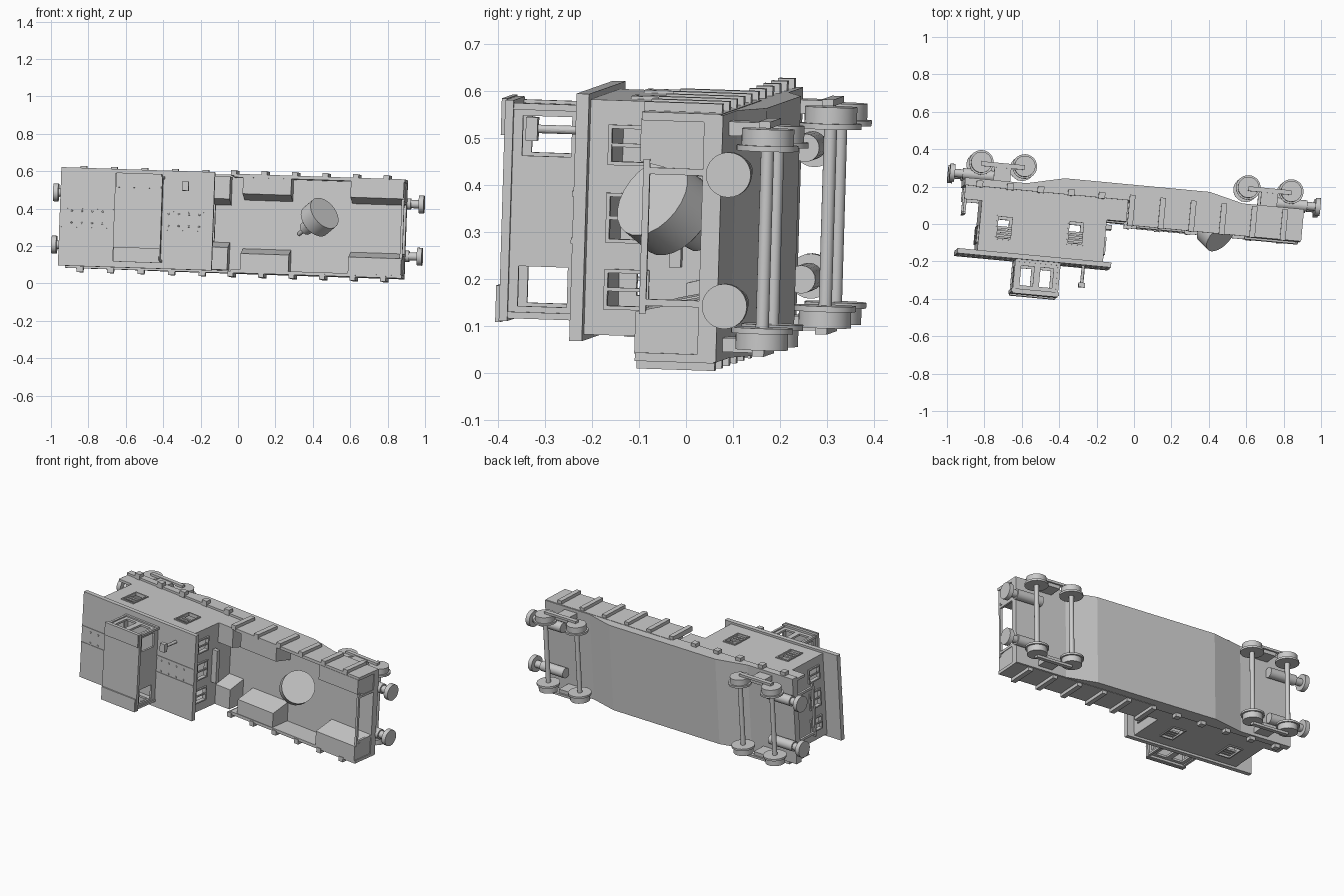
import bpy, bmesh
from mathutils import Matrix, Vector

old = bpy.data.objects.get("Cube")
if old:
    bpy.data.objects.remove(old, do_unlink=True)

# The wagon is built upright (x along, y across, z up), then laid on its side
along = Vector((1, -0.094, -0.033)).normalized()
across = Vector((0.036, 0.03, 1))
across = (across - along * across.dot(along)).normalized()
up = along.cross(across)
LAY = Matrix((along, across, up)).transposed().to_4x4()
LAY.translation = (0, 0, 0.32)


def finish(name, bm):
    bmesh.ops.recalc_face_normals(bm, faces=bm.faces)
    mesh = bpy.data.meshes.new(name)
    bm.to_mesh(mesh)
    bm.free()
    obj = bpy.data.objects.new(name, mesh)
    bpy.context.collection.objects.link(obj)
    obj.matrix_world = LAY
    return obj


def add_box(bm, x, y, z):
    size = Vector((x[1] - x[0], y[1] - y[0], z[1] - z[0]))
    mid = Vector((sum(x), sum(y), sum(z))) / 2
    m = Matrix.Translation(mid) @ Matrix.Diagonal(size).to_4x4()
    return bmesh.ops.create_cube(bm, size=1, matrix=m)["verts"]


def boxes(name, items):
    bm = bmesh.new()
    for item in items:
        add_box(bm, *item)
    return finish(name, bm)


def add_rod(bm, a, b, r1, r2=None, sides=20):
    a, b = Vector(a), Vector(b)
    turn = (b - a).to_track_quat('Z', 'Y').to_matrix().to_4x4()
    bmesh.ops.create_cone(bm, cap_ends=True, segments=sides, radius1=r1,
                          radius2=r1 if r2 is None else r2, depth=(b - a).length,
                          matrix=Matrix.Translation((a + b) / 2) @ turn)


def smooth(obj):
    bpy.ops.object.select_all(action='DESELECT')
    obj.select_set(True)
    bpy.context.view_layer.objects.active = obj
    bpy.ops.object.shade_smooth_by_angle()


def cut(obj, items):
    cutter = boxes("opening_cutter", items)
    cutter.hide_render = True
    mod = obj.modifiers.new("openings", 'BOOLEAN')
    mod.operation, mod.solver, mod.use_self = 'DIFFERENCE', 'EXACT', True
    mod.object = cutter
    bpy.context.view_layer.objects.active = obj
    bpy.ops.object.modifier_apply(modifier=mod.name)
    bpy.data.objects.remove(cutter, do_unlink=True)


def span(mid, size):
    return (mid - size / 2, mid + size / 2)


def mirrored(y, s):
    return tuple(sorted((y[0] * s, y[1] * s)))


SIDES = (1, -1)
FLOOR = -0.115

# Fish-belly underframe, extruded across the wagon
profile = [(-0.93, FLOOR), (-0.93, -0.155), (-0.6, -0.155), (-0.4, -0.2),
           (0.38, -0.2), (0.56, -0.155), (0.89, -0.155), (0.89, FLOOR)]
bm = bmesh.new()
face = bm.faces.new([bm.verts.new((x, -0.263, z)) for x, z in profile])
ext = bmesh.ops.extrude_face_region(bm, geom=[face])["geom"]
bmesh.ops.translate(bm, vec=(0, 0.526, 0), verts=[v for v in ext if isinstance(v, bmesh.types.BMVert)])
finish("underframe", bm)

# Side walls with stakes, and short brackets beside the cabin
boxes("side_walls", [((-0.03, 0.89), mirrored((0.247, 0.265), s), (-0.15, 0.018)) for s in SIDES])
stakes, brackets = [], []
for s in SIDES:
    for i in range(11):
        x = -0.85 + 0.164 * i
        if x > -0.03:
            stakes.append((span(x, 0.03), mirrored((0.255, 0.284), s), (-0.145, 0.022)))
        else:
            brackets.append((span(x, 0.035), mirrored((0.25, 0.284), s), (-0.145, -0.11)))
boxes("wall_stakes", stakes)
boxes("side_brackets", brackets)

# Tapered lockers along the walls and beside the cabin
bm = bmesh.new()
for s in SIDES:
    for x, top in (((-0.155, -0.05), 0.0), ((0.02, 0.28), 0.014), ((0.6, 0.885), 0.02)):
        inner = 0.1 if x[0] < 0 else 0.13
        for v in add_box(bm, x, mirrored((inner, 0.25), s), (FLOOR, top)):
            if v.co.z > FLOOR + 0.01 and abs(v.co.y) < 0.2:
                v.co.y += 0.03 * s
finish("lockers", bm)

# End rails
rails = []
for x, top in ((0.882, 0.012), (-0.915, 0.035)):
    rails.append((span(x, 0.014), (-0.165, 0.165), (top - 0.014, top)))
    for s in SIDES:
        rails.append((span(x, 0.014), span(0.14 * s, 0.014), (FLOOR, top)))
boxes("end_rails", rails)
boxes("platform_corner_posts", [((-0.925, -0.83), mirrored((0.235, 0.25), s), (FLOOR, -0.04)) for s in SIDES])

# Cabin shell with window openings
cabin = boxes("cabin", [((-0.83, -0.155), (-0.25, 0.25), (-0.13, 0.23))])
side_windows = ((-0.696, 0.093), (-0.314, 0.085))
end_windows = ((-0.152, 0.07), (0, 0.09), (0.155, 0.07))
openings = [((-0.815, -0.17), (-0.235, 0.235), (FLOOR, 0.215))]
openings += [(span(x, 0.075), (-0.3, 0.3), span(z, 0.115)) for x, z in side_windows]
openings += [((-0.9, -0.1), span(y, w), span(0.137, 0.08)) for y, w in end_windows]
cut(cabin, openings)

# Window shutters and frames
slats, frames = [], []
for s in SIDES:
    for x, z in side_windows:
        slats += [(span(x, 0.075), mirrored((0.237, 0.247), s), span(z + k, 0.013)) for k in (0.0, 0.022, 0.044)]
        for k in (-1, 1):
            frames.append((span(x + k * 0.041, 0.008), mirrored((0.245, 0.256), s), span(z, 0.13)))
            frames.append((span(x, 0.09), mirrored((0.245, 0.256), s), span(z + k * 0.061, 0.008)))
for face_x in (-0.833, -0.152):
    for y, w in end_windows:
        for k in (-1, 1):
            frames.append((span(face_x, 0.012), span(y + k * (w / 2 + 0.004), 0.008), span(0.137, 0.096)))
            frames.append((span(face_x, 0.012), span(y, w + 0.016), span(0.137 + k * 0.044, 0.008)))
        frames.append((span(face_x, 0.008), span(y, 0.008), span(0.137, 0.08)))
boxes("window_slats", slats)
boxes("window_frames", frames)
boxes("cabin_end_ledge", [((-0.155, -0.12), (-0.1, 0.1), (0.02, 0.045))])

# Roof with two cover strips and rivets
boxes("cabin_roof", [((-0.935, -0.11), (-0.263, 0.263), (0.225, 0.252))])
boxes("roof_strips", [((-0.935, -0.11), span(0.05 * s, 0.012), (0.25, 0.255)) for s in SIDES])
bm = bmesh.new()
for s in SIDES:
    for start in (-0.87, -0.35):
        for i in range(4):
            x = start + 0.055 * i
            add_rod(bm, (x, 0.032 * s, 0.25), (x, 0.032 * s, 0.256), 0.006, 0.004, 8)
finish("roof_rivets", bm)

# Lookout cupola, open inside, with paired windows
cupola = boxes("cupola", [((-0.615, -0.385), (-0.222, 0.222), (0.245, 0.42))])
holes = [((-0.603, -0.397), (-0.21, 0.21), (0.254, 0.412))]
holes += [(span(x, 0.07), (-0.3, 0.3), (0.285, 0.39)) for x in (-0.552, -0.448)]
holes += [((-0.7, -0.3), span(0.16 * s, 0.085), (0.285, 0.39)) for s in SIDES]
cut(cupola, holes)
boxes("cupola_roof", [((-0.627, -0.373), (-0.235, 0.235), (0.41, 0.428))])
trim = [((-0.622, -0.378), mirrored((0.16, 0.238), s), (0.425, 0.436)) for s in SIDES]
trim += [((-0.622, -0.378), mirrored((0.215, 0.23), s), (0.25, 0.266)) for s in SIDES]
trim += [(span(x, 0.014), span(0.222 * s, 0.014), (0.25, 0.415)) for s in SIDES for x in (-0.615, -0.385)]
boxes("cupola_trim", trim)

# Stove pipe
bm = bmesh.new()
add_rod(bm, (-0.255, 0.18, 0.25), (-0.255, 0.18, 0.35), 0.009)
add_box(bm, span(-0.255, 0.035), span(0.18, 0.05), (0.345, 0.37))
finish("stove_pipe", bm)

# Tilted drum with a tapered tail
tip = Vector((0.465, 0.07, 0.03))
axis = Vector((0.64, 0.50, 0.56)).normalized()
bm = bmesh.new()
for near, far, r1, r2 in ((0, 0.085, 0.095, 0.095), (0.085, 0.105, 0.095, 0.07),
                          (0.105, 0.17, 0.045, 0.035), (0.17, 0.225, 0.014, 0.01)):
    add_rod(bm, tip - axis * near, tip - axis * far, r1, r2, 24)
smooth(finish("tilted_drum", bm))

# Wheelsets with inner flanges
AXLES = (-0.85, -0.617, 0.584, 0.815)
bm = bmesh.new()
for x in AXLES:
    add_rod(bm, (x, -0.22, -0.245), (x, 0.22, -0.245), 0.014)
    for s in SIDES:
        add_rod(bm, (x, 0.2 * s, -0.245), (x, 0.235 * s, -0.245), 0.056, sides=24)
        add_rod(bm, (x, 0.188 * s, -0.245), (x, 0.2 * s, -0.245), 0.066, sides=24)
smooth(finish("wheelsets", bm))

# Bogie side frames and hangers
frames = []
for a, b in (AXLES[:2], AXLES[2:]):
    for s in SIDES:
        frames.append(((a, b), span(0.243 * s, 0.014), (-0.25, -0.225)))
        frames.append((span((a + b) / 2, 0.09), span(0.23 * s, 0.03), (-0.24, -0.15)))
boxes("bogie_frames", frames)

# Buffers with long housings under the floor
bm = bmesh.new()
for end, inner in ((0.979, 0.74), (-1.012, -0.77)):
    d = 1 if end > 0 else -1
    for s in SIDES:
        y, z = 0.14 * s, -0.178
        add_rod(bm, (inner, y, z), (end - 0.07 * d, y, z), 0.03)
        add_rod(bm, (end - 0.07 * d, y, z), (end - 0.02 * d, y, z), 0.022)
        add_rod(bm, (end - 0.027 * d, y, z), (end, y, z), 0.048, sides=24)
smooth(finish("buffers", bm))
